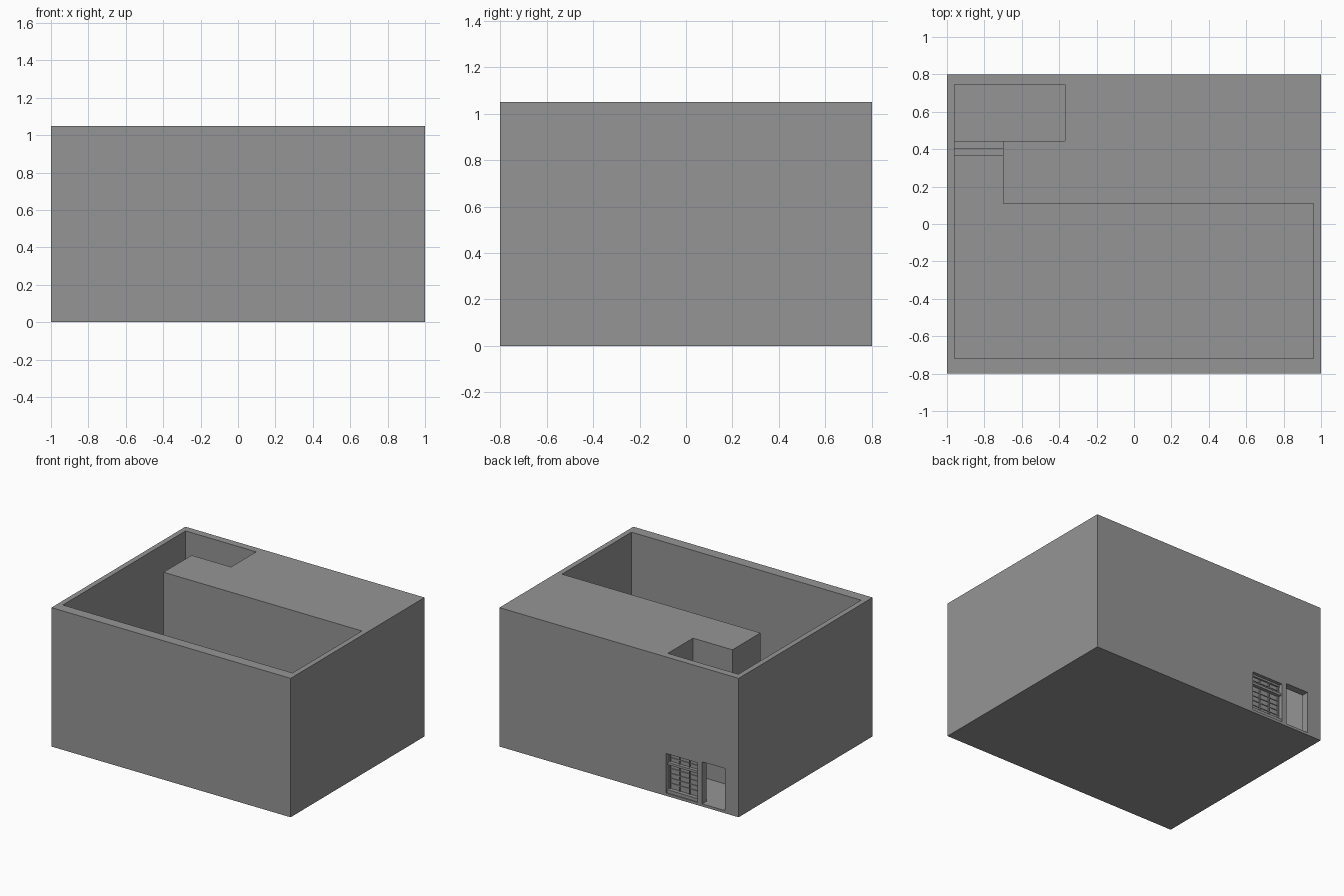
import bpy, bmesh

if "Cube" in bpy.data.objects:
    bpy.data.objects.remove(bpy.data.objects["Cube"])

# One dark grey for the whole building
GREY = bpy.data.materials.new("dark_grey")
GREY.diffuse_color = (0.3, 0.3, 0.3, 1)
GREY.use_nodes = True
GREY.node_tree.nodes["Principled BSDF"].inputs["Base Color"].default_value = GREY.diffuse_color


def prism(name, pts, z0, z1):
    """Closed prism from a plan outline."""
    bm = bmesh.new()
    face = bm.faces.new([bm.verts.new((x, y, z0)) for x, y in pts])
    ext = bmesh.ops.extrude_face_region(bm, geom=[face])
    verts = [v for v in ext["geom"] if isinstance(v, bmesh.types.BMVert)]
    bmesh.ops.translate(bm, verts=verts, vec=(0, 0, z1 - z0))
    # the start face is kept only once so the solid stays closed
    if face.is_valid is False:
        bm.faces.new([v for v in bm.verts if abs(v.co.z - z0) < 1e-6])
    bmesh.ops.recalc_face_normals(bm, faces=bm.faces[:])
    me = bpy.data.meshes.new(name)
    bm.to_mesh(me)
    bm.free()
    me.materials.append(GREY)
    ob = bpy.data.objects.new(name, me)
    bpy.context.collection.objects.link(ob)
    return ob


def box(name, x0, x1, y0, y1, z0, z1):
    return prism(name, [(x0, y0), (x1, y0), (x1, y1), (x0, y1)], z0, z1)


def cut(target, cutter):
    cutter.hide_render = True
    mod = target.modifiers.new("cut", 'BOOLEAN')
    mod.operation = 'DIFFERENCE'
    mod.solver = 'EXACT'
    mod.object = cutter
    bpy.context.view_layer.objects.active = target
    bpy.ops.object.modifier_apply(modifier=mod.name)
    bpy.data.objects.remove(cutter)


FLOOR, STEP = 0.02, 0.03

# Building shell with one continuous open pit: hall, passage and entry room
shell = box("building_shell", -1, 1, -0.8, 0.8, 0, 1.05)
cut(shell, prism("pit_cutter", [
    (-0.96, -0.72), (0.96, -0.72), (0.96, 0.11), (-0.70, 0.11),
    (-0.70, 0.445), (-0.37, 0.445), (-0.37, 0.745), (-0.96, 0.745)], FLOOR, 1.2))

# Window and doorway openings in the back wall
WX0, WX1 = -0.655, -0.395
cut(shell, box("window_cutter", WX0, WX1, 0.70, 0.9, FLOOR, 0.32))
cut(shell, box("doorway_cutter", -0.885, -0.695, 0.70, 0.9, FLOOR, 0.338))

# Raised hall floor and the steps leading up from the entry room
top = FLOOR + 3 * STEP
prism("hall_floor", [(-0.96, -0.72), (0.96, -0.72), (0.96, 0.11), (-0.70, 0.11),
                     (-0.70, 0.365), (-0.96, 0.365)], FLOOR, top)
for i in range(2):
    y = 0.365 + 0.04 * i
    box(f"step_{i + 1}", -0.96, -0.70, y, y + 0.04, FLOOR, top - (i + 1) * STEP)

# Lattice screen in the window: panel, rails, stiles and thin glazing bars
box("screen_panel", WX0, WX1, 0.752, 0.762, FLOOR, 0.32)
box("screen_sill", WX0, WX1, 0.752, 0.792, FLOOR, 0.045)
box("screen_transom", WX0, WX1, 0.752, 0.788, 0.232, 0.25)
box("screen_head", WX0, WX1, 0.752, 0.775, 0.306, 0.32)
for i in range(4):
    x = WX0 + 0.006 + (WX1 - WX0 - 0.012) * i / 3
    w = 0.006 if i in (0, 3) else 0.004
    box(f"screen_stile_{i + 1}", x - w, x + w, 0.752, 0.77, 0.045, 0.306)
for i, z in enumerate((0.085, 0.122, 0.159, 0.196, 0.278)):
    box(f"screen_bar_{i + 1}", WX0, WX1, 0.752, 0.768, z - 0.003, z + 0.003)
